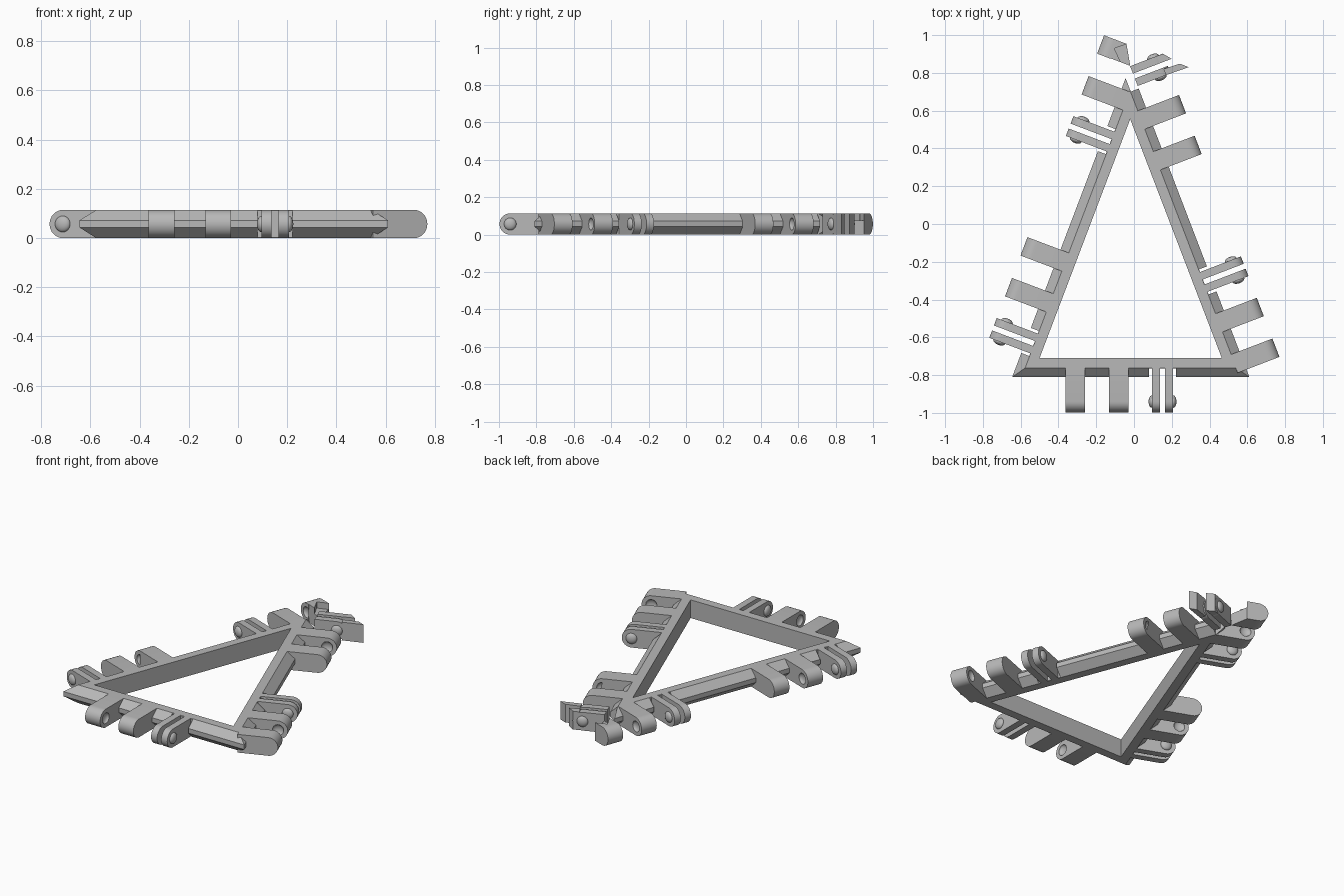
import bpy, bmesh, math
from mathutils import Matrix, Vector

if "Cube" in bpy.data.objects:
    bpy.data.objects.remove(bpy.data.objects["Cube"], do_unlink=True)

H = 0.114          # overall thickness
R = H / 2          # knuckle end radius
TOP = 0.053        # width of the flat top of a rail
RIDGE = 0.1        # full rail width
TIP = 0.287        # knuckle reach from the inner edge
CORNERS = [Vector(p) for p in ((-0.5, -0.71), (-0.02, 0.555), (0.465, -0.71))]

grey = bpy.data.materials.new("light grey plastic")
grey.use_nodes = True
grey.diffuse_color = (0.48, 0.48, 0.48, 1)
grey.node_tree.nodes["Principled BSDF"].inputs["Base Color"].default_value = (0.48, 0.48, 0.48, 1)
parts = []


def side_matrix(i):
    """Local x runs along side i, local y points outward."""
    a, b = CORNERS[i], CORNERS[(i + 1) % 3]
    u = (b - a).normalized()
    return Matrix(((u.x, -u.y, 0, a.x), (u.y, u.x, 0, a.y), (0, 0, 1, 0), (0, 0, 0, 1)))


def finish(name, bm, matrix=Matrix()):
    bmesh.ops.recalc_face_normals(bm, faces=bm.faces)
    bmesh.ops.transform(bm, matrix=matrix, verts=bm.verts)
    mesh = bpy.data.meshes.new(name)
    bm.to_mesh(mesh)
    bm.free()
    mesh.materials.append(grey)
    ob = bpy.data.objects.new(name, mesh)
    bpy.context.collection.objects.link(ob)
    parts.append(ob)
    return ob


def extrude(name, points, vector, matrix):
    bm = bmesh.new()
    face = bm.faces.new([bm.verts.new(p) for p in points])
    new = bmesh.ops.extrude_face_region(bm, geom=[face])["geom"]
    bmesh.ops.translate(bm, vec=vector, verts=[v for v in new if isinstance(v, bmesh.types.BMVert)])
    return finish(name, bm, matrix)


def prism(name, plan, z0, z1, matrix):
    return extrude(name, [(s, d, z0) for s, d in plan], (0, 0, z1 - z0), matrix)


def knuckle(name, s, width, matrix, start=0.05):
    """Plate with a rounded outer end."""
    pts = [(s - width / 2, start, 0)]
    for k in range(17):
        a = -math.pi / 2 + math.pi * k / 16
        pts.append((s - width / 2, TIP - R + R * math.cos(a), R + R * math.sin(a)))
    pts.append((s - width / 2, start, H))
    return extrude(name, pts, (width, 0, 0), matrix)


def button(name, s, matrix):
    bm = bmesh.new()
    bmesh.ops.create_uvsphere(bm, u_segments=24, v_segments=12, radius=1)
    place = Matrix.Translation((s, TIP - R, R)) @ Matrix.Diagonal((0.018, 0.033, 0.033, 1))
    return finish(name, bm, matrix @ place)


def cut(ob, cutter):
    mod = ob.modifiers.new("cut", "BOOLEAN")
    mod.operation, mod.solver, mod.object = "DIFFERENCE", "EXACT", cutter
    bpy.context.view_layer.update()
    mesh = bpy.data.meshes.new_from_object(ob.evaluated_get(bpy.context.evaluated_depsgraph_get()))
    ob.modifiers.clear()
    ob.data = mesh
    parts.remove(cutter)
    bpy.data.objects.remove(cutter, do_unlink=True)


# Triangular frame: one mitred cross-section swept round the three corners
def corner_at(i, offset):
    p = CORNERS[i]
    a = (CORNERS[i - 1] - p).normalized()
    b = (CORNERS[(i + 1) % 3] - p).normalized()
    return p - (a + b).normalized() * offset / math.sin(a.angle(b) / 2)


section = [(0, 0), (0, H), (TOP, H), (RIDGE, 0.072), (RIDGE, 0.043), (TOP, 0)]
bm = bmesh.new()
rings = [[bm.verts.new((*corner_at(i, d), z)) for d, z in section] for i in range(3)]
for i in range(3):
    for k in range(6):
        n, m = (i + 1) % 3, (k + 1) % 6
        bm.faces.new((rings[i][k], rings[i][m], rings[n][m], rings[n][k]))
frame = finish("triangle_frame", bm)

# Hinge groups: a forked pair of plates, then two socketed knuckles
GROUPS = [("left_lower", 0, 0.062), ("left_upper", 0, 1.205), ("right_upper", 1, -0.206),
          ("right_lower", 1, 0.944), ("front", 2, 0.314)]
PITCH = 0.231
for label, side, s in GROUPS:
    m = side_matrix(side)
    pocket = [(s - 0.071, 0.055), (s + 0.071, 0.055), (s + 0.071, 0.2), (s - 0.071, 0.2)]
    cut(frame, prism("pocket", pocket, -0.1, H + 0.1, m))
    for sign, end in ((-1, "first"), (1, "second")):
        trimmed = label == "right_upper"
        knuckle(f"{label}_fork_plate_{end}", s + sign * 0.035, 0.042, m, 0.1 if trimmed else 0.05)
        button(f"{label}_fork_button_{end}", s + sign * 0.056, m)
    for n, sign in ((1, 1), (2, -1)):
        centre = s + n * PITCH
        trimmed = label == "left_upper" and n == 2
        block = knuckle(f"{label}_knuckle_{n}", centre, 0.104, m, 0.21 if trimmed else 0.05)
        cut(block, button("socket", centre + sign * 0.052, m))

# Trimmed remnants where the two long sides meet
left, right = side_matrix(0), side_matrix(1)
prism("apex_knuckle_stub", [(1.617, 0.153), (1.673, 0.212), (1.719, 0.157), (1.719, 0.215), (1.617, 0.215)],
      0, H, left)
prism("apex_knuckle_step", [(1.617, 0.153), (1.617, 0.1), (1.719, 0.16), (1.673, 0.212)], 0, 0.075, left)
prism("apex_fork_sliver", [(-0.185, 0.26), (-0.18, 0.351), (-0.146, 0.388), (-0.15, 0.26)], 0, H, right)
prism("apex_fork_wedge", [(-0.262, 0.25), (-0.26, 0.287), (-0.22, 0.319), (-0.22, 0.25)], 0, H, right)

# Smooth the round ends and buttons, keep the edges crisp
bpy.ops.object.select_all(action="DESELECT")
for ob in parts:
    ob.select_set(True)
bpy.context.view_layer.objects.active = frame
bpy.ops.object.shade_smooth_by_angle(angle=math.radians(30))
